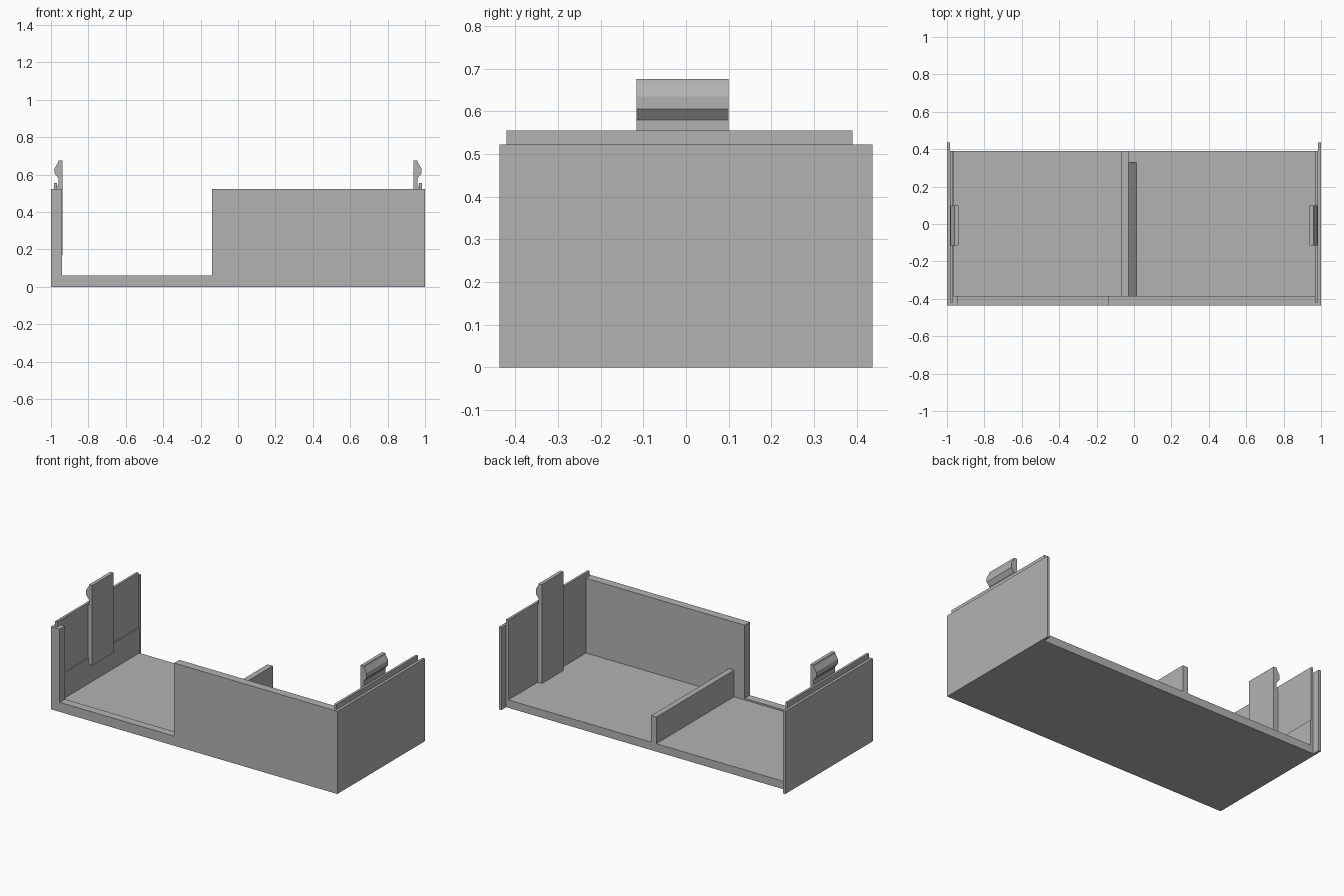
import bpy
import bmesh

cube = bpy.data.objects.get("Cube")
if cube:
    bpy.data.objects.remove(cube, do_unlink=True)

grey = bpy.data.materials.new("light_grey")
grey.use_nodes = True
COLOUR = (0.45, 0.45, 0.45, 1)
grey.diffuse_color = COLOUR
grey.node_tree.nodes["Principled BSDF"].inputs["Base Color"].default_value = COLOUR


def prism(name, profile, y0, y1, side=1):
    """Extrude an x-z profile along y; side=-1 mirrors it across x."""
    bm = bmesh.new()
    face = bm.faces.new([bm.verts.new((side * x, y0, z)) for x, z in profile])
    new = bmesh.ops.extrude_face_region(bm, geom=[face])["geom"]
    verts = [v for v in new if isinstance(v, bmesh.types.BMVert)]
    bmesh.ops.translate(bm, verts=verts, vec=(0, y1 - y0, 0))
    bmesh.ops.recalc_face_normals(bm, faces=bm.faces[:])
    mesh = bpy.data.meshes.new(name)
    bm.to_mesh(mesh)
    bm.free()
    mesh.materials.append(grey)
    obj = bpy.data.objects.new(name, mesh)
    bpy.context.collection.objects.link(obj)
    return obj


def box(name, x0, x1, y0, y1, z0, z1, side=1):
    return prism(name, [(x0, z0), (x1, z0), (x1, z1), (x0, z1)], y0, y1, side)


FRONT, INNER, BACK, END = -0.437, -0.385, 0.39, 0.437
FLOOR, WALL = 0.05, 0.522

# Floor slab
box("floor", -0.985, 0.985, INNER, BACK, 0, FLOOR)

# Front wall with its wide opening, low sill and narrow post
prism("front_wall", [(-1, 0), (1, 0), (1, WALL), (-0.14, WALL),
                     (-0.14, 0.06), (-0.94, 0.06), (-0.94, WALL), (-1, WALL)],
      FRONT, INNER)

# Matching end walls, raised inner lips and snap clips
for label, side, clip_base in (("left", 1, FLOOR), ("right", -1, 0.17)):
    box(label + "_end_wall", 0.983, 1, INNER, END, 0, WALL, side)
    box(label + "_inner_lip", 0.968, 0.983, INNER, BACK, FLOOR, 0.555, side)
    box(label + "_lip_front_end", 0.968, 0.983, -0.42, INNER, WALL, 0.555, side)
    prism(label + "_snap_clip",
          [(0.938, clip_base), (0.968, clip_base), (0.968, 0.535),
           (0.96, 0.55), (0.96, 0.58), (0.98, 0.605), (0.98, 0.635),
           (0.962, 0.665), (0.96, 0.675), (0.938, 0.675)],
          -0.116, 0.099, side)

# Slightly thicker lower panel inside the right end wall
box("right_lower_panel", 0.962, 0.968, INNER, BACK, FLOOR, 0.21, -1)

# Low divider with a sloped foot along one side
box("divider", -0.066, -0.03, INNER, BACK, FLOOR, 0.218)
prism("divider_foot", [(-0.03, FLOOR), (0.013, FLOOR), (-0.03, FLOOR + 0.043)],
      INNER, 0.33)
